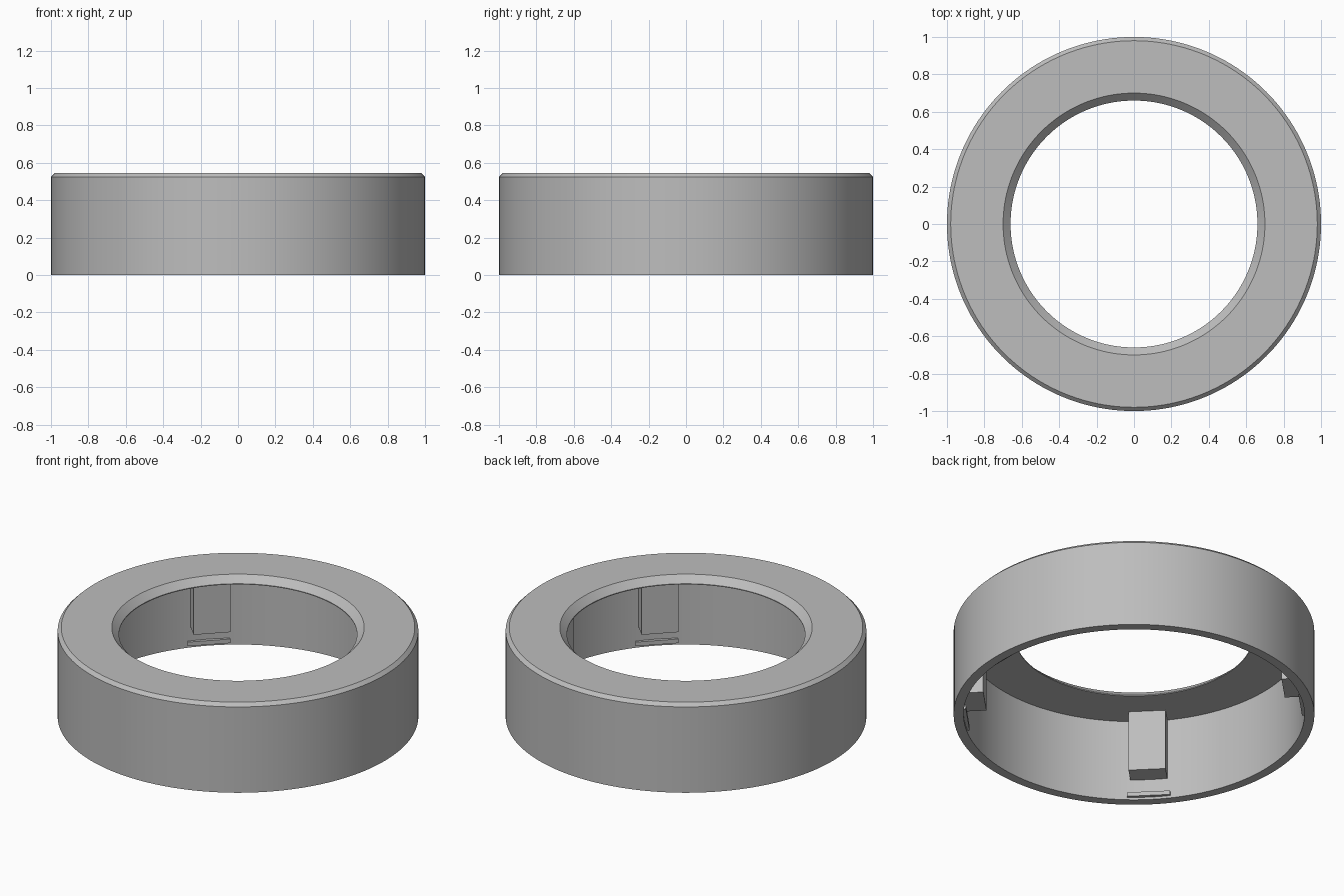
import bpy, bmesh, math
from mathutils import Matrix, Vector

cube = bpy.data.objects.get("Cube")
if cube:
    bpy.data.objects.remove(cube, do_unlink=True)

grey = bpy.data.materials.new("plain_grey")
grey.use_nodes = True
colour = (0.51, 0.51, 0.51, 1)
grey.diffuse_color = colour
grey.node_tree.nodes["Principled BSDF"].inputs["Base Color"].default_value = colour

SEGMENTS = 160
WALL = 0.945      # inner radius of the skirt
CEILING = 0.5     # underside of the top plate


def finish(name, bm):
    bmesh.ops.recalc_face_normals(bm, faces=bm.faces)
    mesh = bpy.data.meshes.new(name)
    bm.to_mesh(mesh)
    bm.free()
    mesh.materials.append(grey)
    obj = bpy.data.objects.new(name, mesh)
    bpy.context.collection.objects.link(obj)
    return obj


def lathe(name, profile):
    """Spin a closed (radius, height) profile around the z axis."""
    bm = bmesh.new()
    verts = [bm.verts.new((r, 0, z)) for r, z in profile]
    edges = [bm.edges.new((v, verts[i - 1])) for i, v in enumerate(verts)]
    bmesh.ops.spin(bm, geom=verts + edges, axis=(0, 0, 1), cent=(0, 0, 0),
                   angle=math.tau, steps=SEGMENTS)
    bmesh.ops.remove_doubles(bm, verts=bm.verts, dist=0.0005)
    return finish(name, bm)


def wall_box(name, angle, inner, outer, width, low, high):
    """Box set against the inside of the skirt at the given angle."""
    bm = bmesh.new()
    place = (Matrix.Rotation(math.radians(angle), 4, "Z")
             @ Matrix.Translation(((inner + outer) / 2, 0, (low + high) / 2))
             @ Matrix.Diagonal(Vector((outer - inner, width, high - low, 1))))
    bmesh.ops.create_cube(bm, size=1, matrix=place)
    return finish(name, bm)


# Ring cap: outer skirt, chamfered top plate and bevelled centre hole
ring = lathe("ring_cap", [
    (WALL, 0), (1, 0), (1, 0.525), (0.98, 0.545),
    (0.7, 0.545), (0.66, 0.505), (0.66, CEILING), (WALL, CEILING)])
bpy.context.view_layer.objects.active = ring
ring.select_set(True)
bpy.ops.object.shade_smooth_by_angle(angle=math.radians(30))

# Inner stop blocks with a snap ridge below each; one is offset as a key
for label, angle in (("key", 0), ("back_left", 135),
                     ("front_left", 225), ("front_right", 315)):
    wall_box(label + "_stop_block", angle, 0.83, WALL + 0.004, 0.206,
             0.127, CEILING + 0.002)
    wall_box(label + "_snap_ridge", angle, 0.925, WALL + 0.004, 0.24,
             0.015, 0.04)
